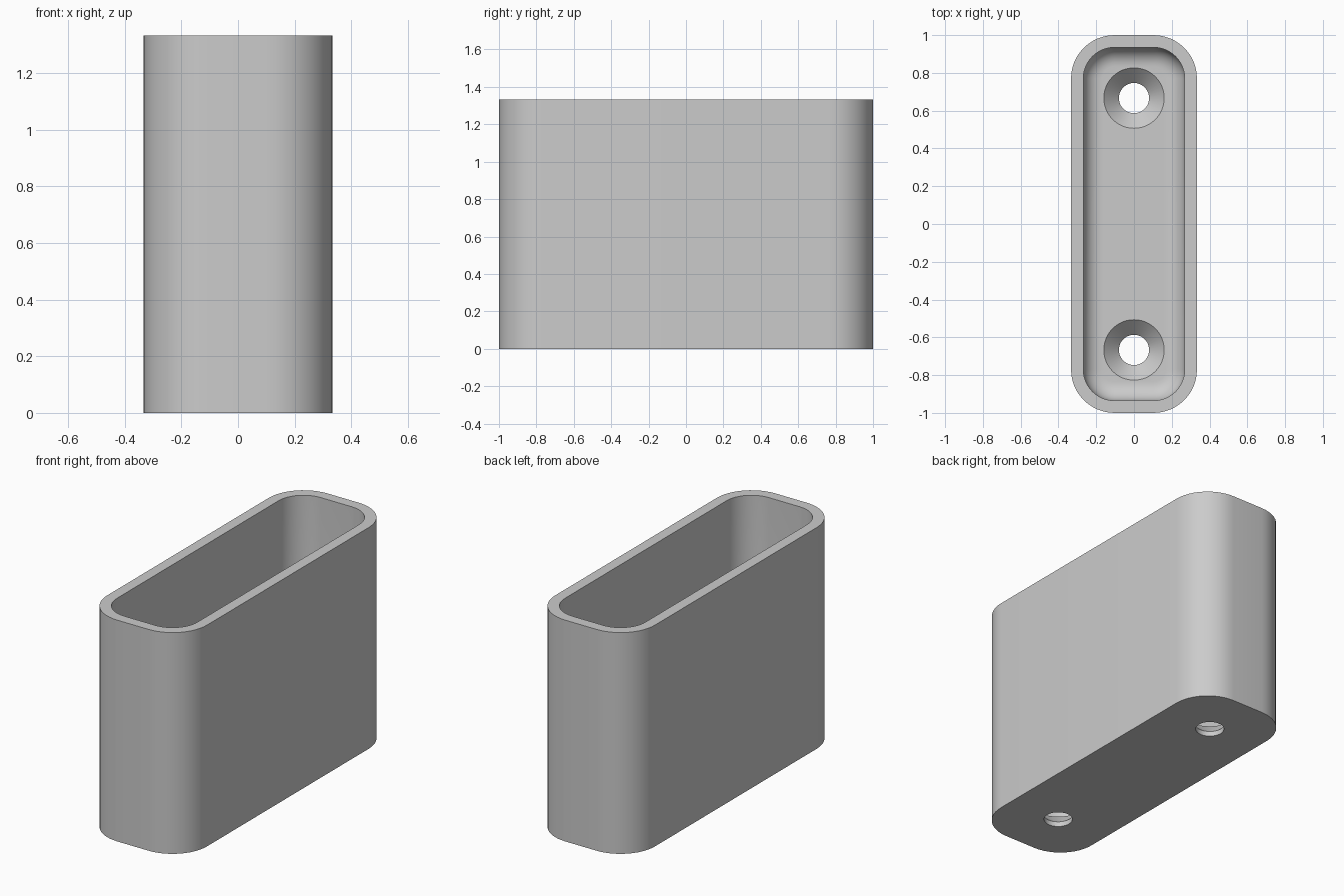
import bpy, bmesh, math

cube = bpy.data.objects.get("Cube")
if cube:
    bpy.data.objects.remove(cube, do_unlink=True)

HALF_X, HALF_Y, HEIGHT = 1 / 3, 1.0, 4 / 3
CORNER, WALL, FLOOR, FILLET = 0.23, 0.065, 0.11, 0.1
HOLE_Y, HOLE_R, SINK_R = 2 / 3, 0.08, 0.16
SEGS = 12

grey = bpy.data.materials.new("plain grey")
grey.use_nodes = True
colour = (0.6, 0.6, 0.6, 1)
grey.diffuse_color = colour
grey.node_tree.nodes["Principled BSDF"].inputs["Base Color"].default_value = colour

bm = bmesh.new()


def rounded_ring(inset, z):
    """Rounded rectangle of vertices, moved inward by inset."""
    verts = []
    r = CORNER - inset
    cx, cy = HALF_X - CORNER, HALF_Y - CORNER
    for q, (sx, sy) in enumerate([(1, 1), (-1, 1), (-1, -1), (1, -1)]):
        for i in range(SEGS + 1):
            a = (q + i / SEGS) * math.pi / 2
            verts.append(bm.verts.new((sx * cx + r * math.cos(a),
                                       sy * cy + r * math.sin(a), z)))
    return verts


def circle_ring(y, r, z, n=48):
    return [bm.verts.new((r * math.cos(i * math.tau / n),
                          y + r * math.sin(i * math.tau / n), z))
            for i in range(n)]


def bridge(a, b):
    n = len(a)
    for i in range(n):
        j = (i + 1) % n
        bm.faces.new((a[i], a[j], b[j], b[i]))


def fill(loops):
    """Flat face region bounded by an outer loop and hole loops."""
    edges = []
    for loop in loops:
        for i, v in enumerate(loop):
            w = loop[(i + 1) % len(loop)]
            edges.append(bm.edges.get((v, w)) or bm.edges.new((v, w)))
    bmesh.ops.triangle_fill(bm, edges=edges, use_beauty=True)


# Outer wall, rim, inner wall and rounded floor edge
rings = [rounded_ring(0, 0), rounded_ring(0, HEIGHT), rounded_ring(WALL, HEIGHT)]
for i in range(9):
    a = i / 8 * math.pi / 2
    rings.append(rounded_ring(WALL + FILLET * (1 - math.cos(a)),
                              FLOOR + FILLET * (1 - math.sin(a))))
for a, b in zip(rings, rings[1:]):
    bridge(a, b)

# Countersunk screw holes
bottoms, tops = [], []
for y in (-HOLE_Y, HOLE_Y):
    bottom = circle_ring(y, HOLE_R, 0)
    neck = circle_ring(y, HOLE_R, FLOOR - (SINK_R - HOLE_R))
    top = circle_ring(y, SINK_R, FLOOR)
    bridge(bottom, neck)
    bridge(neck, top)
    bottoms.append(bottom)
    tops.append(top)

# Underside and inner floor
fill([rings[0]] + bottoms)
fill([rings[-1]] + tops)
bmesh.ops.recalc_face_normals(bm, faces=bm.faces)

mesh = bpy.data.meshes.new("holder_body")
bm.to_mesh(mesh)
bm.free()
mesh.materials.append(grey)
body = bpy.data.objects.new("holder_body", mesh)
bpy.context.collection.objects.link(body)
bpy.ops.object.select_all(action='DESELECT')
body.select_set(True)
bpy.context.view_layer.objects.active = body
bpy.ops.object.shade_smooth_by_angle(angle=math.radians(30))
